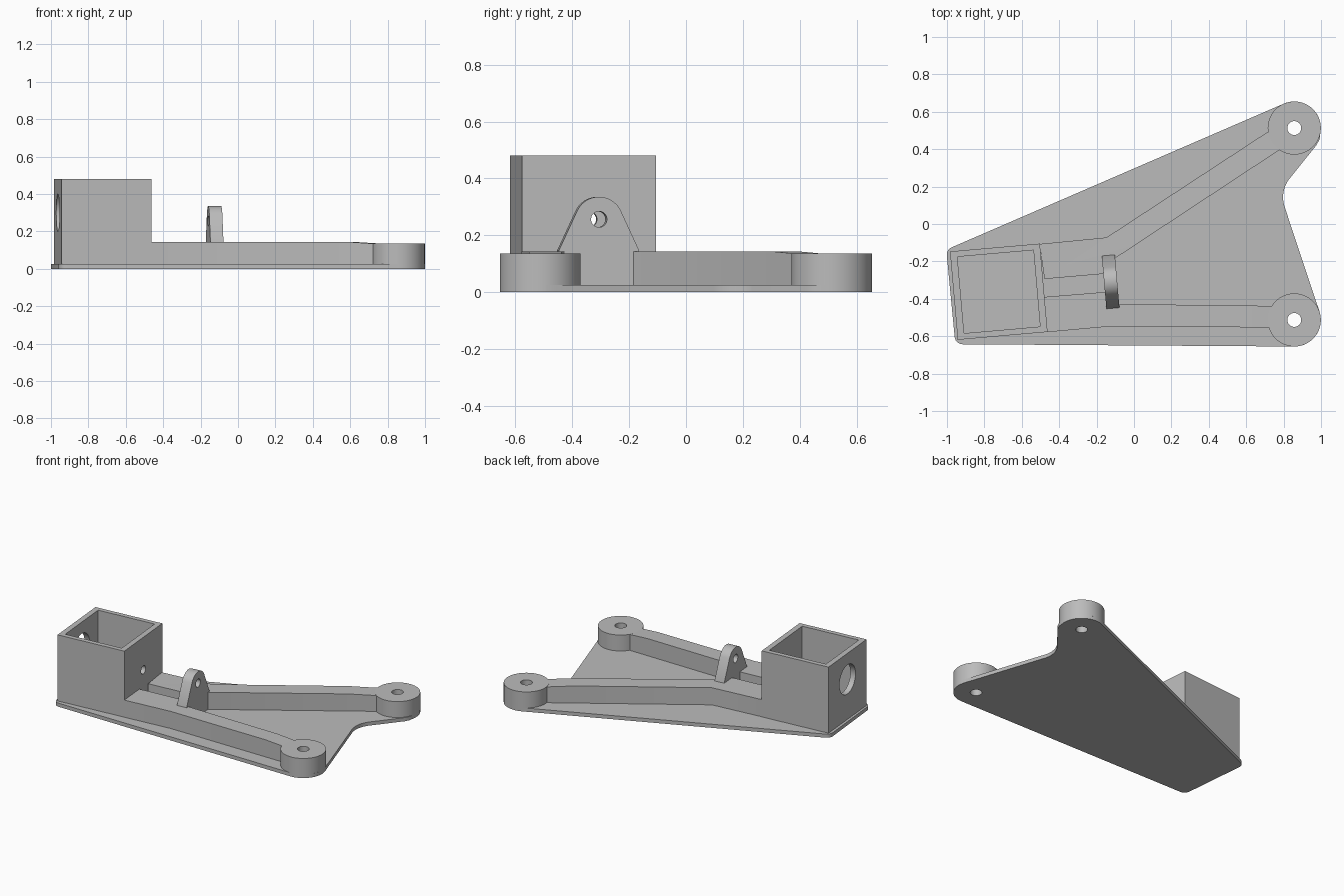
import bpy, bmesh
from math import sin, cos, radians
from mathutils import Matrix, Vector

if "Cube" in bpy.data.objects:
    bpy.data.objects.remove(bpy.data.objects["Cube"])

grey = bpy.data.materials.new("plain_grey")
grey.use_nodes = True
grey.diffuse_color = (0.5, 0.5, 0.5, 1)
grey.node_tree.nodes["Principled BSDF"].inputs["Base Color"].default_value = (0.5, 0.5, 0.5, 1)

PLATE = 0.025       # plate thickness
ARM_TOP = 0.143
BOSS_TOP = 0.135
TURN = Matrix.Rotation(radians(5), 4, 'Z')
SIDEWAYS = Matrix(((0, 0, 1, 0), (1, 0, 0, 0), (0, 1, 0, 0), (0, 0, 0, 1)))  # profile in y-z, depth along x


def arc(cx, cy, r, start, end, steps=24):
    angles = [radians(start + (end - start) * i / steps) for i in range(steps + 1)]
    return [(cx + r * cos(a), cy + r * sin(a)) for a in angles]


def circle(cx, cy, r, steps=48):
    return arc(cx, cy, r, 0, 360, steps)[:-1]


def rect(w, d):
    return [(-w / 2, -d / 2), (w / 2, -d / 2), (w / 2, d / 2), (-w / 2, d / 2)]


def prism(name, outline, low, high, matrix=Matrix(), taper=None):
    """Extrude an outline; taper = (point, direction) lowers the top to the boss beyond that cut."""
    bm = bmesh.new()
    face = bm.faces.new([bm.verts.new((x, y, low)) for x, y in outline])
    top = bmesh.ops.extrude_face_region(bm, geom=[face])["geom"]
    bmesh.ops.translate(bm, vec=(0, 0, high - low),
                        verts=[v for v in top if isinstance(v, bmesh.types.BMVert)])
    bmesh.ops.recalc_face_normals(bm, faces=bm.faces)
    if taper:
        point, direction = (Vector((*t, 0)) for t in taper)
        bmesh.ops.bisect_plane(bm, geom=bm.verts[:] + bm.edges[:] + bm.faces[:],
                               plane_co=point, plane_no=direction)
        for v in bm.verts:
            if v.co.z > PLATE + 0.01 and (v.co - point).dot(direction) > 0.01:
                v.co.z = BOSS_TOP - 0.001
    bm.transform(matrix)
    mesh = bpy.data.meshes.new(name)
    bm.to_mesh(mesh)
    bm.free()
    mesh.materials.append(grey)
    obj = bpy.data.objects.new(name, mesh)
    bpy.context.collection.objects.link(obj)
    return obj


def cut(obj, cutter):
    mod = obj.modifiers.new("cut", 'BOOLEAN')
    mod.operation = 'DIFFERENCE'
    mod.solver = 'EXACT'
    mod.object = cutter
    bpy.context.view_layer.objects.active = obj
    bpy.ops.object.modifier_apply(modifier=mod.name)
    bpy.data.objects.remove(cutter)


parts = []
BOSS_X, BOSS_Y, BOSS_R, HOLE_R = 0.857, 0.513, 0.142, 0.037

# Base plate: rounded narrow end, two rounded lobes and a concave edge between them
outline = (arc(-0.957, -0.165, 0.044, 180, 113, 8)
           + arc(BOSS_X, BOSS_Y, BOSS_R, 113, -12)
           + [(0.993, 0.455), (0.976, 0.422)]
           + arc(0.96, 0.143, 0.163, 146, 197, 10)
           + [(0.976, -0.422), (0.99, -0.46)]
           + arc(BOSS_X, -BOSS_Y, BOSS_R, 10, -90)
           + arc(-0.916, -0.6, 0.043, 270, 186, 8))
plate = prism("base_plate", outline, 0, PLATE)
parts.append(plate)

# Round bosses with screw holes through the plate
for name, y in (("back_boss", BOSS_Y), ("front_boss", -BOSS_Y)):
    boss = prism(name, circle(BOSS_X, y, BOSS_R, 64), PLATE, BOSS_TOP)
    for obj in (boss, plate):
        cut(obj, prism("hole_cutter", circle(BOSS_X, y, HOLE_R), -0.1, 0.3))
    parts.append(boss)

# Bent arms from the box to the bosses, with a channel left between them
back_arm = [(-0.505, -0.107), (-0.147, -0.072), (0.714, 0.492), (0.778, 0.396),
            (-0.099, -0.182), (-0.168, -0.267), (-0.479, -0.294)]
front_arm = [(-0.479, -0.39), (-0.158, -0.364), (-0.078, -0.428), (0.735, -0.438),
             (0.735, -0.553), (-0.131, -0.548), (-0.463, -0.578)]
parts.append(prism("back_arm", back_arm, PLATE, ARM_TOP, taper=((0.6, 0.35), (0.83, 0.55))))
parts.append(prism("front_arm", front_arm, PLATE, ARM_TOP, taper=((0.6, -0.5), (1, 0))))

# Open-topped box with a large hole outside and a small hole facing the lug
place = Matrix.Translation((-0.723, -0.362, 0)) @ TURN
box = prism("open_box", rect(0.482, 0.474), PLATE, 0.48, place)
cut(box, prism("cavity_cutter", rect(0.408, 0.41), -0.1, 0.6, place))
cut(box, prism("large_hole_cutter", circle(0, 0.3, 0.1), -0.4, -0.1, place @ SIDEWAYS))
cut(box, prism("small_hole_cutter", circle(0, 0.256, 0.028, 32), 0.1, 0.4, place @ SIDEWAYS))
parts.append(box)

# Upright lug with a rounded top and a pin hole
place = Matrix.Translation((-0.125, -0.309, 0)) @ TURN @ SIDEWAYS
profile = ([(-0.142, PLATE), (0.142, PLATE), (0.142, 0.146)]
           + arc(0, 0.25, 0.085, 25, 155) + [(-0.142, 0.146)])
lug = prism("lug", profile, -0.035, 0.035, place)
cut(lug, prism("pin_hole_cutter", circle(0, 0.256, 0.028, 32), -0.2, 0.2, place))
parts.append(lug)

# Smooth the round surfaces, keep the edges sharp
bpy.ops.object.select_all(action='DESELECT')
for obj in parts:
    obj.select_set(True)
bpy.context.view_layer.objects.active = plate
bpy.ops.object.shade_smooth_by_angle(angle=radians(30))
